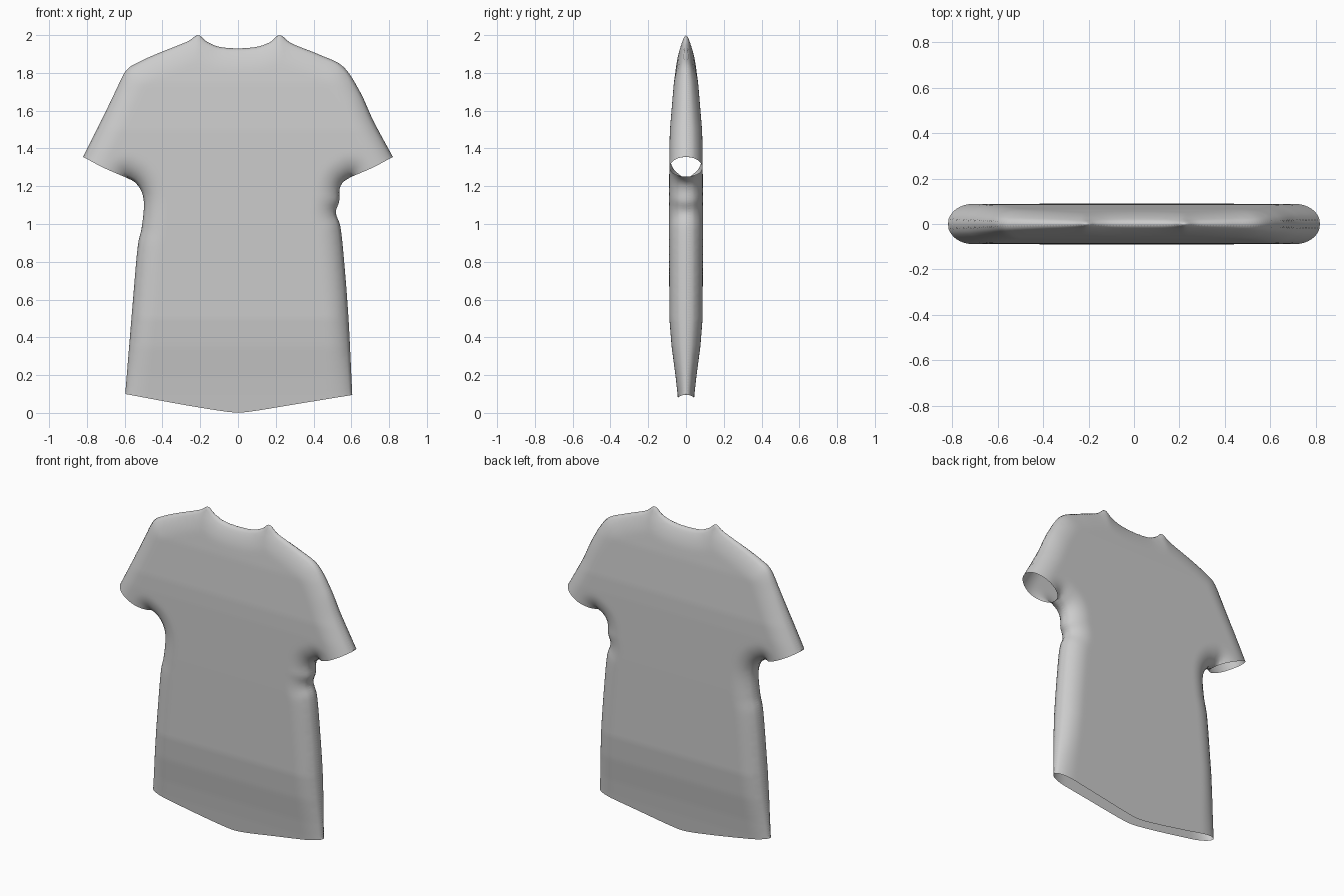
import bpy, math
from mathutils import Vector, kdtree
from mathutils.geometry import delaunay_2d_cdt

if "Cube" in bpy.data.objects:
    bpy.data.objects.remove(bpy.data.objects["Cube"])


def spline(ctrl, n=24):
    """Catmull-Rom curve through 2D control points."""
    p = [Vector(c) for c in ctrl]
    p = [2 * p[0] - p[1]] + p + [2 * p[-1] - p[-2]]
    out = []
    for a, b, c, d in zip(p, p[1:], p[2:], p[3:]):
        for i in range(n):
            t = i / n
            out.append(0.5 * (2 * b + (c - a) * t + (2 * a - 5 * b + 4 * c - d) * t * t
                              + (3 * b - a - 3 * c + d) * t ** 3))
    return out + [p[-2]]


def resample(pts, n, ease=False):
    """n even steps along a polyline, optionally crowded toward its ends."""
    acc = [0.0]
    for a, b in zip(pts, pts[1:]):
        acc.append(acc[-1] + (b - a).length)
    out, j = [], 0
    for i in range(n + 1):
        u = i / n
        if ease:
            u = (1 - math.cos(math.pi * u)) / 2
        s = u * acc[-1]
        while j < len(pts) - 2 and acc[j + 1] < s:
            j += 1
        k = (s - acc[j]) / max(acc[j + 1] - acc[j], 1e-9)
        out.append(pts[j].lerp(pts[j + 1], min(k, 1)))
    return out


def tree(pts):
    kd = kdtree.KDTree(len(pts))
    for i, p in enumerate(pts):
        kd.insert((p.x, p.y, 0), i)
    kd.balance()
    return kd


def dist(kd, p):
    return kd.find((p[0], p[1], 0))[2]


# Shirt outline in x, z: open hem and cuffs, closed side and shoulder seams
hem = [(-.597, .1), (-.3, .045), (-.1, .012), (0, 0.002), (.1, .012), (.3, .045), (.605, .095)]
right_side = [(.605, .095), (.585, .5), (.562, .8), (.543, .98), (.518, 1.06),
              (.536, 1.12), (.537, 1.18), (.555, 1.22), (.60, 1.25)]
right_cuff = [(.60, 1.25), (.71, 1.297), (.82, 1.355)]
top = [(.82, 1.355), (.72, 1.54), (.646, 1.70), (.557, 1.833), (.435, 1.895), (.286, 1.955),
       (.222, 2.0), (.17, 1.963), (.10, 1.938), (0, 1.93), (-.10, 1.938), (-.164, 1.965),
       (-.212, 2.0), (-.27, 1.965), (-.42, 1.905), (-.53, 1.855), (-.594, 1.81),
       (-.65, 1.70), (-.72, 1.555), (-.82, 1.355)]
left_cuff = [(-.82, 1.355), (-.71, 1.297), (-.59, 1.245)]
left_side = [(-.59, 1.245), (-.545, 1.22), (-.51, 1.17), (-.498, 1.10), (-.51, .98),
             (-.532, .87), (-.56, .55), (-.597, .1)]
parts = [(hem, 70, True), (right_side, 80, False), (right_cuff, 24, True),
         (top, 170, False), (left_cuff, 24, True), (left_side, 80, False)]

outline, seam_dense, edge_dense, rings = [], [], [], []
for ctrl, n, is_open in parts:
    curve = spline(ctrl)
    pts = resample(curve, n, is_open)
    outline += pts[:-1]
    dense = resample(pts, n * 6)
    edge_dense += dense
    if not is_open:
        seam_dense += dense
        # rows of points just inside the seam carry the rounded edge
        for a, b in zip(pts, pts[1:]):
            d = (b - a).normalized()
            for off in (.003, .009, .018):
                rings.append(((a + b) / 2 + Vector((-d.y, d.x)) * off, off))
seam, edge = tree(seam_dense), tree(edge_dense)

# Flat triangulation of the outline
points = list(outline)
points += [p for p, off in rings if dist(seam, p) > off * .9 and dist(edge, p) > .0025]
step = .02
for i in range(-42, 43):
    for j in range(0, 101):
        p = Vector((i * step + (j % 2) * step / 2, j * step))
        if dist(edge, p) > .012 and dist(seam, p) > .026:
            points.append(p)
flat, _, tris, *_ = delaunay_2d_cdt(points, [], [list(range(len(outline)))], 1, 1e-5)

# Half depth of the shirt by height
DEPTH = [(0, .036), (.1, .045), (.2, .056), (.35, .076), (.5, .088), (1.0, .09), (1.4, .088),
         (1.5, .085), (1.75, .064), (1.85, .05), (1.93, .038), (2.01, .02)]


def half_depth(p):
    z = min(max(p.y, 0), 2)
    for (z0, d0), (z1, d1) in zip(DEPTH, DEPTH[1:]):
        if z <= z1:
            full = d0 + (d1 - d0) * (z - z0) / (z1 - z0)
            break
    s = dist(seam, p)
    if s < .0012:
        return 0
    t = min(s / .125, 1)
    return full * math.sqrt(1 - (1 - t) ** 2)


# Front and back sheets, sharing their seam vertices
verts, faces, front, back = [], [], {}, {}
for i in sorted({i for t in tris for i in t}):
    p = flat[i]
    d = half_depth(p)
    front[i] = back[i] = len(verts)
    verts.append((p.x, -d, p.y))
    if d > 0:
        back[i] = len(verts)
        verts.append((p.x, d, p.y))
for t in tris:
    faces.append([front[i] for i in t])
    b = [back[i] for i in reversed(t)]
    if set(b) != set(faces[-1]):
        faces.append(b)

mesh = bpy.data.meshes.new("shirt")
mesh.from_pydata(verts, [], faces)
mesh.validate()
mesh.shade_smooth()
shirt = bpy.data.objects.new("shirt", mesh)
bpy.context.collection.objects.link(shirt)
